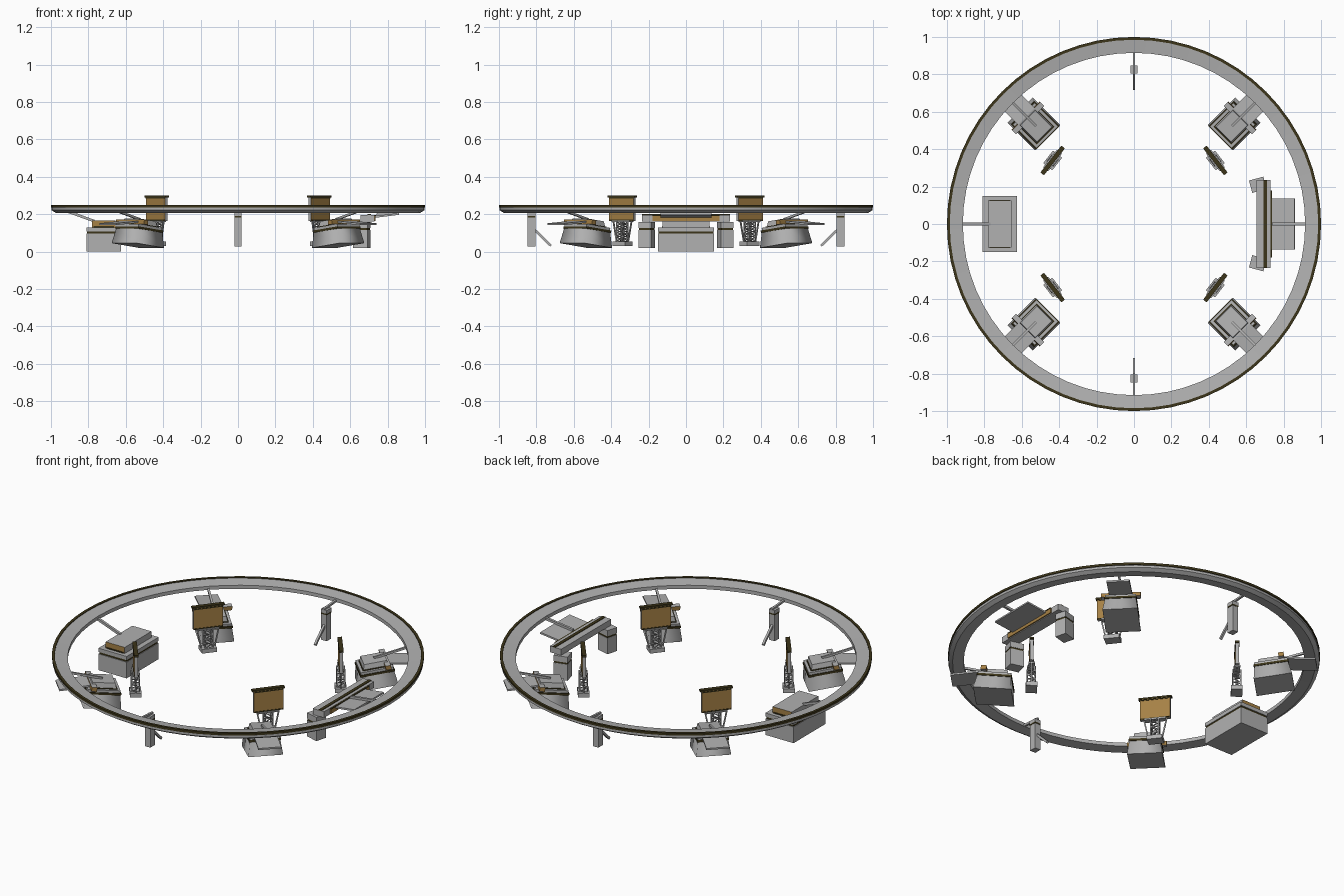
import bpy, bmesh, math
from mathutils import Matrix, Vector

cube = bpy.data.objects.get("Cube")
if cube:
    bpy.data.objects.remove(cube, do_unlink=True)


def material(name, color):
    m = bpy.data.materials.new(name)
    m.use_nodes = True
    m.diffuse_color = (*color, 1)
    m.node_tree.nodes["Principled BSDF"].inputs["Base Color"].default_value = (*color, 1)
    return m


GREY = material("light grey", (0.44, 0.44, 0.44))
DARK = material("dark olive", (0.045, 0.035, 0.01))
ORANGE = material("ochre", (0.38, 0.22, 0.06))
MATS = [GREY, DARK, ORANGE]


def finish(name, bm, M):
    bm.transform(M)
    bmesh.ops.recalc_face_normals(bm, faces=bm.faces)
    mesh = bpy.data.meshes.new(name)
    bm.to_mesh(mesh)
    bm.free()
    for m in MATS:
        mesh.materials.append(m)
    ob = bpy.data.objects.new(name, mesh)
    bpy.context.collection.objects.link(ob)
    return ob


def box(name, M, center, size, mat=GREY, taper=1.0, ends=None, open_ends=False):
    """Box in frame M; ends maps an axis to the colour of its two faces."""
    bm = bmesh.new()
    bmesh.ops.create_cube(bm, size=1)
    for v in bm.verts:
        if v.co.z > 0:
            v.co.xy *= taper
        v.co = Vector(a * b for a, b in zip(v.co, size)) + Vector(center)
    bm.normal_update()
    for f in bm.faces:
        n = [abs(c) for c in f.normal]
        f.material_index = MATS.index((ends or {}).get(n.index(max(n)), mat))
    if open_ends:
        caps = [f for f in bm.faces if abs(f.normal.z) > 0.9]
        bmesh.ops.delete(bm, geom=caps, context='FACES')
        for f in bm.faces:
            f.smooth = True
    return finish(name, bm, M)


def bar(name, M, a, b, w, mat=GREY, h=None):
    a, b = Vector(a), Vector(b)
    d = b - a
    F = Matrix.Translation((a + b) / 2) @ d.to_track_quat('X', 'Z').to_matrix().to_4x4()
    return box(name, M @ F, (0, 0, 0), (d.length, w, h or w), mat)


def turn(deg, axis='Z'):
    return Matrix.Rotation(math.radians(deg), 4, axis)


def ring(name, profile, mat, steps=64):
    bm = bmesh.new()
    rows = []
    for i in range(steps):
        t = math.tau * i / steps
        rows.append([bm.verts.new((r * math.cos(t), r * math.sin(t), z)) for r, z in profile])
    n = len(profile)
    for i in range(steps):
        p, q = rows[i], rows[(i + 1) % steps]
        for j in range(n):
            k = (j + 1) % n
            f = bm.faces.new((p[j], p[k], q[k], q[j]))
            f.material_index = MATS.index(mat)
    ob = finish(name, bm, Matrix())
    ob.select_set(True)
    bpy.context.view_layer.objects.active = ob
    bpy.ops.object.shade_smooth_by_angle(angle=math.radians(20))
    ob.select_set(False)


# Overhead ring with its dark rim
ring("ring", [(.915, .215), (.915, .236), (.988, .246), (.997, .235), (.997, .222), (.975, .208)], GREY)
ring("ring_rim", [(.985, .237), (.985, .25), (1, .25), (1, .237)], DARK)

# Four tilted consoles with tray, crossbar and hanger
for ang in (45, 135, 225, 315):
    R = turn(ang)
    T = R @ Matrix.Translation((.757, 0, .033)) @ turn(-7, 'Y')
    box("console_body", T, (0, 0, .04), (.208, .19, .08), taper=.88, open_ends=True)
    box("console_floor", T, (0, 0, .002), (.206, .188, .004))
    box("console_band", T, (0, 0, .086), (.19, .174, .012), DARK)
    box("console_deck", T, (0, 0, .099), (.18, .165, .014))
    box("console_trim", T, (0, 0, .108), (.15, .135, .005), DARK)
    box("console_top", T, (0, 0, .124), (.14, .125, .028), taper=.9)
    box("console_crossbar", T, (.06, 0, .118), (.03, .215, .024), ends={0: ORANGE, 1: ORANGE})
    bar("console_tray", R, (.81, 0, .16), (.985, 0, .147), .125, h=.01)
    bar("console_hanger", R, (.74, 0, .172), (.93, 0, .222), .012)

# Four screens on lattice stands
for ang in (38, 142, 218, 322):
    S = turn(ang) @ Matrix.Translation((.552, 0, 0))
    box("screen", S, (0, 0, .229), (.018, .166, .128), ends={0: ORANGE})
    box("screen_cap", S, (0, 0, .296), (.024, .182, .01), DARK)
    for sx in (-1, 1):
        for z in (.17, .286):
            box("screen_border", S, (sx * .01, 0, z), (.004, .16, .005), DARK)
    box("stand_base", S, (0, 0, .042), (.062, .085, .024))
    box("stand_head", S, (0, 0, .163), (.035, .12, .008))
    w, levels = .021, 4
    step = .108 / levels
    for k in range(4):
        F = S @ turn(90 * k)
        bar("stand_post", F, (w, w, .05), (w, w, .162), .006)
        for i in range(levels):
            z, s = .054 + i * step, (-1) ** i
            bar("stand_brace", F, (w, -s * w, z), (w, s * w, z + step), .004)
            bar("stand_rung", F, (w, -w, z), (w, w, z), .004)
    for s in (-1, 1):
        bar("stand_strut", S, (0, s * .038, .05), (0, s * .062, .165), .007)

# Front and back posts with slanted arm and ring bracket
for ang in (90, 270):
    P = turn(ang)
    box("post", P, (.826, 0, .105), (.042, .036, .155))
    box("post_band", P, (.826, 0, .186), (.045, .039, .008), DARK)
    box("post_cap", P, (.826, 0, .2), (.045, .039, .02))
    bar("post_arm", P, (.815, 0, .122), (.722, 0, .032), .013)
    bar("post_bracket", P, (.8, 0, .212), (.93, 0, .222), .012)

# Large cabinet on one side
C = Matrix.Translation((-.718, 0, 0))
box("cabinet_body", C, (0, 0, .048), (.185, .3, .096))
box("cabinet_band", C, (0, 0, .102), (.178, .292, .012), DARK)
box("cabinet_lid", C, (0, 0, .119), (.185, .3, .022))
box("cabinet_top", C, (.0, 0, .148), (.125, .25, .036), ends={1: ORANGE})
for s in (-1, 1):
    box("cabinet_trim", C, (0, s * .125, .133), (.11, .008, .006), DARK)
bar("cabinet_hanger", Matrix(), (-.77, 0, .164), (-.93, 0, .222), .014)

# Gate on the opposite side
box("gate_beam", Matrix(), (.692, 0, .179), (.074, .47, .036))
box("gate_stripe", Matrix(), (.702, 0, .198), (.018, .47, .005), DARK)
box("gate_panel", Matrix(), (.731, 0, .178), (.01, .36, .026), ORANGE)
box("gate_panel_trim", Matrix(), (.732, 0, .193), (.012, .36, .005), DARK)
for s in (-1, 1):
    L = Matrix.Translation((.662, s * .21, 0)) @ turn(s * 15)
    box("gate_leg", L, (0, 0, .068), (.08, .068, .096))
    box("gate_leg_band", L, (0, 0, .121), (.076, .064, .01), DARK)
    box("gate_leg_top", L, (0, 0, .143), (.08, .068, .034))
bar("gate_canopy", Matrix(), (.73, 0, .186), (.86, 0, .202), .275, h=.01)
bar("gate_hanger", Matrix(), (.74, 0, .198), (.93, 0, .222), .014)
